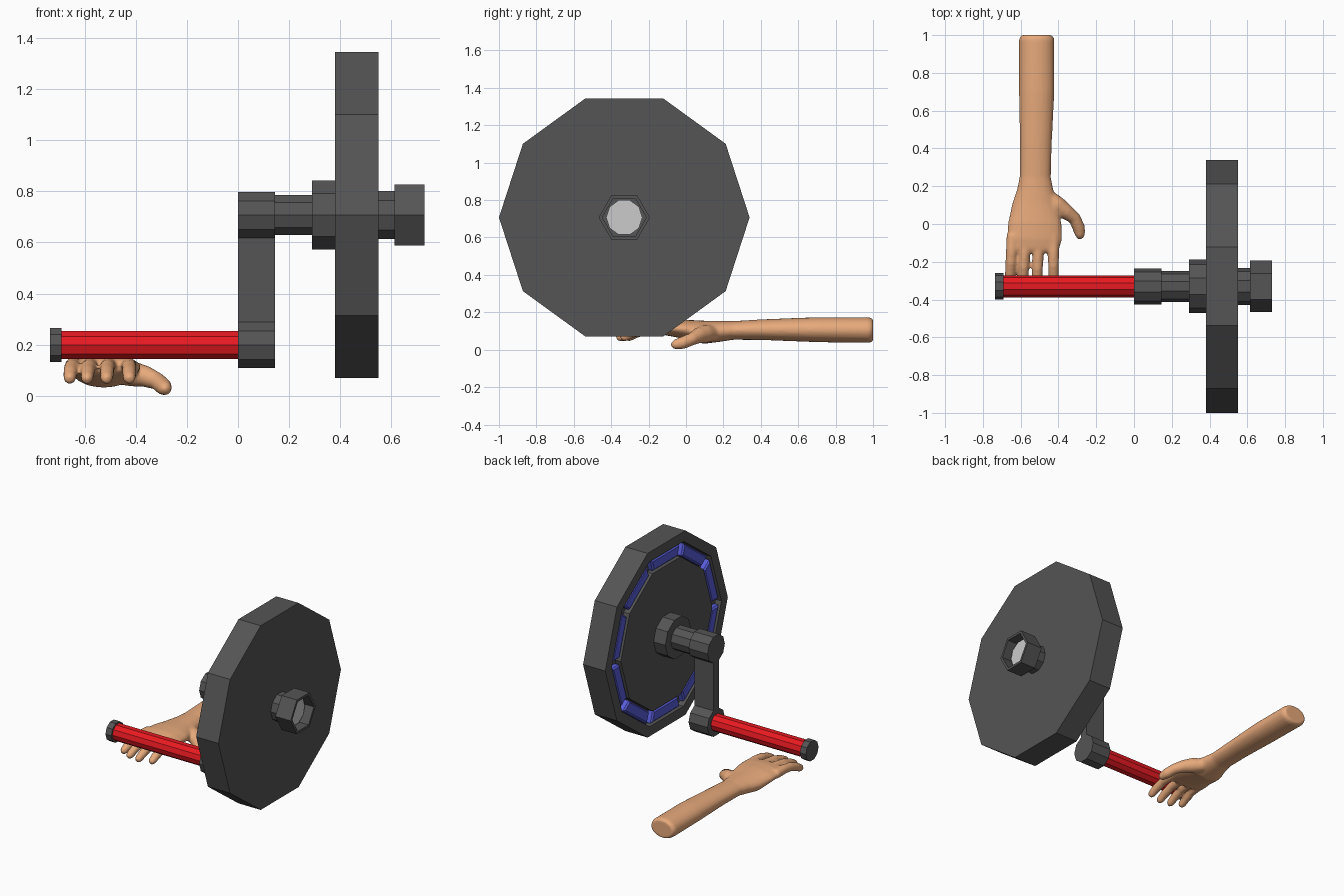
import bpy, bmesh, math
from mathutils import Vector

if "Cube" in bpy.data.objects:
    bpy.data.objects.remove(bpy.data.objects["Cube"])

CY, CZ, HZ = -0.33, 0.707, 0.198    # wheel axis (y, z) and handle axis height


def material(name, rgb):
    m = bpy.data.materials.new(name)
    m.diffuse_color = (*rgb, 1)
    m.use_nodes = True
    m.node_tree.nodes["Principled BSDF"].inputs["Base Color"].default_value = m.diffuse_color
    return m


DARK = material("dark_metal", (0.09, 0.09, 0.09))
RED = material("red_grip", (0.8, 0.01, 0.015))
BLUE = material("blue_insert", (0.1, 0.11, 0.7))
SKIN = material("skin", (0.8, 0.4, 0.2))


def finish(bm, name, mat=None):
    bmesh.ops.recalc_face_normals(bm, faces=bm.faces)
    me = bpy.data.meshes.new(name)
    bm.to_mesh(me)
    bm.free()
    ob = bpy.data.objects.new(name, me)
    bpy.context.collection.objects.link(ob)
    if mat:
        me.materials.append(mat)
    return ob


def loft(bm, rings):
    """Skin a list of equal point rings and cap both ends."""
    vs = [[bm.verts.new(p) for p in r] for r in rings]
    n = len(vs[0])
    for a, b in zip(vs, vs[1:]):
        for i in range(n):
            j = (i + 1) % n
            bm.faces.new((a[i], a[j], b[j], b[i]))
    bm.faces.new(vs[0])
    bm.faces.new(vs[-1])


def lathe(name, profile, z, mat=DARK, n=10):
    """Turn (x, radius) points around an axis along x."""
    bm = bmesh.new()
    angles = [2 * math.pi * i / n for i in range(n)]
    loft(bm, [[(x, CY + r * math.cos(a), z + r * math.sin(a)) for a in angles]
              for x, r in profile])
    return finish(bm, name, mat)


# Wheel with a ring groove in its left face
lathe("wheel", [(.38, .50), (.425, .50), (.425, .60), (.38, .60),
                (.38, .67), (.55, .67), (.55, .10)], CZ)

# Blue chamfered bars in the groove, one per wheel side
bm = bmesh.new()
t = math.tan(math.pi / 10)
for k in range(10):
    a = (k + .5) * math.pi / 5
    rad = Vector((0, math.cos(a), math.sin(a)))
    tan = Vector((0, -math.sin(a), math.cos(a)))
    rings = []
    for x, e in ((.425, 0), (.395, 0), (.385, .01)):
        lo, hi = .485 + e, .562 - e
        pts = [(lo, -1), (hi, -1), (hi, 1), (lo, 1)]
        rings.append([Vector((x, CY, CZ)) + rad * r + tan * s * (r * t - .025 - e)
                      for r, s in pts])
    loft(bm, rings)
finish(bm, "wheel_inserts", BLUE)

# Axle, hub and hollow hex nut
lathe("hub_collar", [(.29, .142), (.38, .142)], CZ)
lathe("crank_shaft", [(.145, .082), (.29, .082)], CZ)
lathe("axle", [(.55, .098), (.615, .098)], CZ)
lathe("hex_nut", [(.613, .137), (.73, .137), (.73, .118), (.66, .118)], CZ, n=6)
lathe("axle_end", [(.655, .097), (.675, .097)], CZ, None)

# Crank: two bosses joined by a bar
lathe("crank_upper_boss", [(0, .095), (.145, .095)], CZ)
lathe("crank_lower_boss", [(0, .095), (.145, .095)], HZ)
bm = bmesh.new()
loft(bm, [[(x, CY + s * .029, z) for x, s in ((0, -1), (.145, -1), (.145, 1), (0, 1))]
          for z in (HZ + .09, CZ - .09)])
finish(bm, "crank_bar", DARK)

# Grip and its end cap
lathe("grip", [(-.69, .058), (0, .058)], HZ, RED)
lathe("grip_cap", [(-.735, .07), (-.69, .07)], HZ)


def tube(bm, path, n=20):
    """Elliptical limb through (x, y, z, half width, half height) stations."""
    pts = [Vector(p[:3]) for p in path]
    rings = []
    for i, p in enumerate(path):
        d = (pts[min(i + 1, len(pts) - 1)] - pts[max(i - 1, 0)]).normalized()
        side = d.cross(Vector((0, 0, 1))).normalized()
        up = side.cross(d)
        rings.append([pts[i] + side * p[3] * math.cos(2 * math.pi * k / n)
                      + up * p[-1] * math.sin(2 * math.pi * k / n) for k in range(n)])
    loft(bm, rings)


# Forearm and palm
bm = bmesh.new()
tube(bm, [(-.515, 1.0, .105, .082, .06), (-.515, .98, .105, .094, .069),
          (-.515, .7, .107, .094, .067), (-.52, .42, .107, .085, .056),
          (-.523, .25, .103, .083, .05), (-.523, .18, .098, .097, .056),
          (-.525, .1, .093, .122, .062), (-.525, 0, .108, .143, .052),
          (-.527, -.08, .115, .147, .043), (-.53, -.13, .115, .135, .035),
          (-.53, -.15, .113, .12, .025)])

# Four fingers curling under the grip: x at knuckle, x at tip, reach
for x0, x1, reach in ((-.642, -.66, -.325), (-.575, -.592, -.36),
                      (-.505, -.515, -.372), (-.428, -.425, -.35)):
    y0 = -.06
    path = []
    for f, z, r in ((0, .115, .033), (.3, .118, .031), (.55, .112, .029),
                    (.78, .09, .028), (.94, .067, .025), (1, .06, .013)):
        path.append((x0 + (x1 - x0) * f, y0 + (reach - y0) * f, z, r, r))
    tube(bm, path, 14)

# Thumb
tube(bm, [(-.46, .14, .088, .045), (-.41, .10, .085, .05), (-.36, .065, .075, .042),
          (-.315, .03, .056, .034), (-.292, -.02, .036, .034),
          (-.285, -.06, .027, .027), (-.284, -.08, .024, .013)], 14)
arm = finish(bm, "arm_and_hand", SKIN)

# Fuse the limbs into one smooth skin
rm = arm.modifiers.new("fuse", 'REMESH')
rm.mode = 'VOXEL'
rm.voxel_size = .008
rm.use_smooth_shade = True
sm = arm.modifiers.new("soften", 'SMOOTH')
sm.factor = .5
sm.iterations = 8
